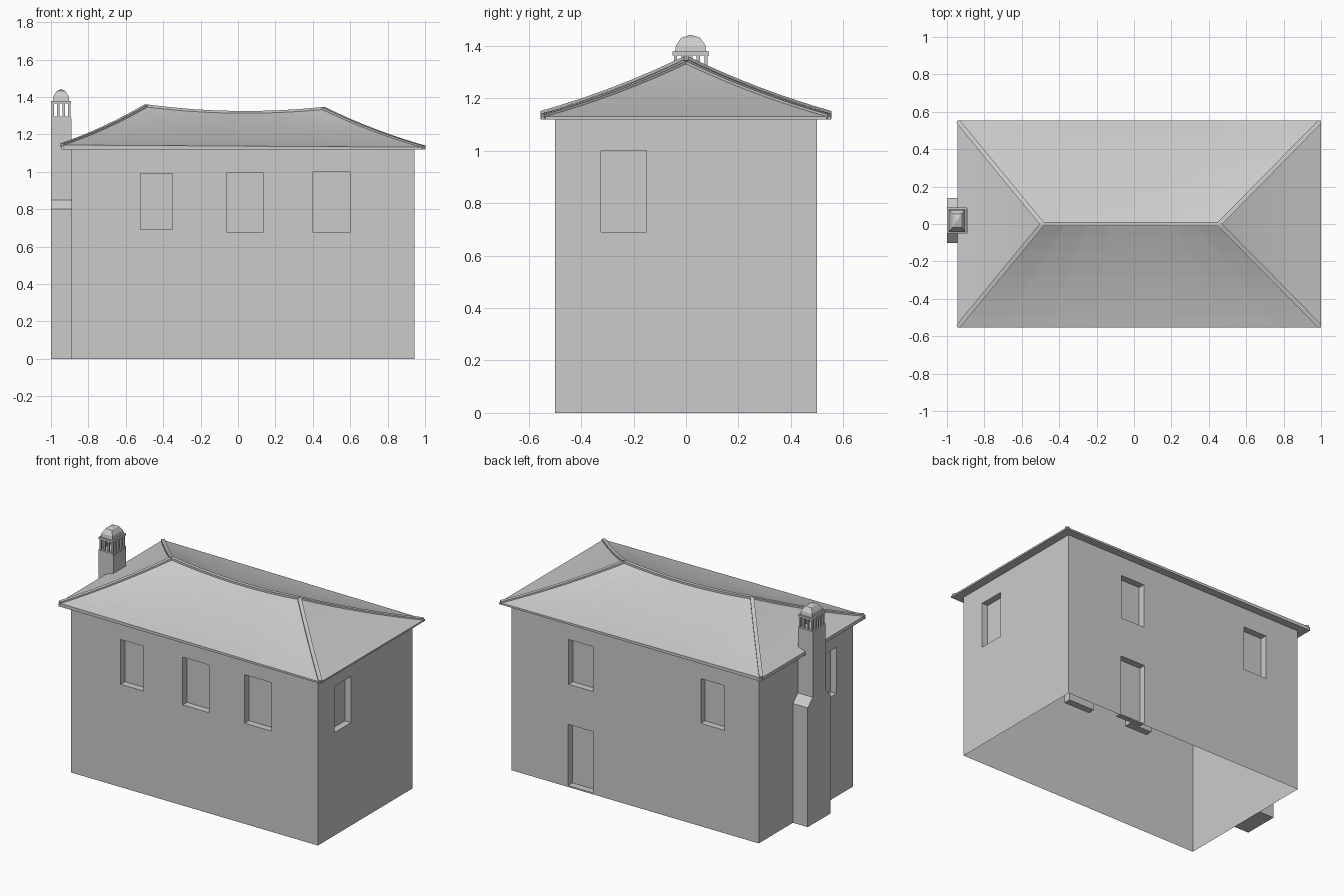
import bpy
import bmesh
from mathutils import Vector

cube = bpy.data.objects.get("Cube")
if cube:
    bpy.data.objects.remove(cube, do_unlink=True)

plaster = bpy.data.materials.new("light_grey")
plaster.use_nodes = True
GREY = (0.6, 0.6, 0.6, 1)
plaster.diffuse_color = GREY
plaster.node_tree.nodes["Principled BSDF"].inputs["Base Color"].default_value = GREY


def finish(name, bm, recalc=True):
    bmesh.ops.remove_doubles(bm, verts=bm.verts, dist=0.0002)
    if recalc:
        bmesh.ops.recalc_face_normals(bm, faces=bm.faces)
    mesh = bpy.data.meshes.new(name)
    bm.to_mesh(mesh)
    bm.free()
    mesh.materials.append(plaster)
    obj = bpy.data.objects.new(name, mesh)
    bpy.context.collection.objects.link(obj)
    return obj


def face(bm, pts):
    return bm.faces.new([bm.verts.new(p) for p in pts])


def loft(bm, rings):
    """Skin a list of equal-length rings and cap both ends."""
    vs = [[bm.verts.new(p) for p in r] for r in rings]
    n = len(vs[0])
    for a, b in zip(vs, vs[1:]):
        for i in range(n):
            j = (i + 1) % n
            bm.faces.new((a[i], a[j], b[j], b[i]))
    bm.faces.new(vs[0][::-1])
    bm.faces.new(vs[-1])


def rect(cx, cy, hx, hy, z):
    return [(cx + sx * hx, cy + sy * hy, z)
            for sx, sy in ((-1, -1), (1, -1), (1, 1), (-1, 1))]


# Walls: an open-bottomed shell with recessed windows and a back door
X0, X1, Y, TOP, DEPTH = -0.89, 0.943, 0.5, 1.125, 0.045


def wall(bm, start, along, length, holes):
    start, along, up = Vector(start), Vector(along), Vector((0, 0, 1))
    inward = up.cross(along) * DEPTH
    us = sorted({0, length, *(u for h in holes for u in h[:2])})
    zs = sorted({0, TOP, *(z for h in holes for z in h[2:])})

    def at(u, z, d=0):
        return start + along * u + up * z + inward * d

    for u0, u1 in zip(us, us[1:]):
        for z0, z1 in zip(zs, zs[1:]):
            um, zm = (u0 + u1) / 2, (z0 + z1) / 2
            if not any(h[0] < um < h[1] and h[2] < zm < h[3] for h in holes):
                face(bm, (at(u0, z0), at(u1, z0), at(u1, z1), at(u0, z1)))
    for u0, u1, z0, z1 in holes:
        corners = [(u0, z0), (u1, z0), (u1, z1), (u0, z1)]
        face(bm, [at(u, z, 1) for u, z in corners])
        for a, b in zip(corners, corners[1:] + corners[:1]):
            face(bm, (at(*a), at(*b), at(*b, 1), at(*a, 1)))


bm = bmesh.new()
width = X1 - X0
front = [(-0.52, -0.35, 0.69, 0.99), (-0.06, 0.135, 0.675, 0.995), (0.4, 0.6, 0.675, 1.0)]
back = [(0.34, 0.52, 0.69, 0.99), (-0.635, -0.46, 0.69, 0.99), (0.335, 0.525, 0.01, 0.42)]
side = (-0.325, -0.15, 0.69, 1.0)
wall(bm, (X0, -Y, 0), (1, 0, 0), width, [(a - X0, b - X0, c, d) for a, b, c, d in front])
wall(bm, (X1, Y, 0), (-1, 0, 0), width, [(X1 - b, X1 - a, c, d) for a, b, c, d in back])
wall(bm, (X1, -Y, 0), (0, 1, 0), 2 * Y, [(side[0] + Y, side[1] + Y, *side[2:])])
wall(bm, (X0, Y, 0), (0, -1, 0), 2 * Y, [(Y - side[1], Y - side[0], *side[2:])])
finish("walls", bm, recalc=False)

# Sagging hipped roof
EL, ER, EY = -0.945, 1.0, 0.553
RL, RR = -0.49, 0.455
Z_EAVE_L, Z_EAVE_R = 1.143, 1.131
N = 8


def mix(a, b, t):
    return a + (b - a) * t


def slope(u, v, s):
    """Point on a long slope: u along the house, v up from the eave."""
    eave = mix(Z_EAVE_L, Z_EAVE_R, u)
    ridge = mix(1.353, 1.339, u) - 0.028 * 4 * u * (1 - u)
    return Vector((mix(mix(EL, ER, u), mix(RL, RR, u), v), s * EY * (1 - v),
                   mix(eave, ridge, v) - 0.014 * 4 * v * (1 - v)))


def patch(bm, f):
    for i in range(N):
        for j in range(N):
            u0, u1, v0, v1 = i / N, (i + 1) / N, j / N, (j + 1) / N
            pts = [f(u0, v0), f(u1, v0), f(u1, v1), f(u0, v1)]
            if (pts[2] - pts[3]).length < 0.0001:
                pts.pop()
            face(bm, pts)


bm = bmesh.new()
for s in (-1, 1):
    patch(bm, lambda u, v: slope(u, v, s))
for end in (0, 1):
    patch(bm, lambda u, v: slope(end, v, -1).lerp(slope(end, v, 1), u))
# Eave boards and soffit
corners = [slope(0, 0, -1), slope(1, 0, -1), slope(1, 0, 1), slope(0, 0, 1)]
low = [Vector((p.x, p.y, 1.12)) for p in corners]
for a in range(4):
    b = (a + 1) % 4
    for k in range(N):
        p, q = k / N, (k + 1) / N
        face(bm, (low[a].lerp(low[b], p), low[a].lerp(low[b], q),
                  corners[a].lerp(corners[b], q), corners[a].lerp(corners[b], p)))
face(bm, low)
finish("roof", bm)


# Ridge and hip cap strips
def strip(name, path):
    bm = bmesh.new()
    run = path[-1] - path[0]
    across = Vector((-run.y, run.x, 0)).normalized() * 0.012
    lift, drop = Vector((0, 0, 0.007)), Vector((0, 0, -0.012))
    loft(bm, [[p - across + drop, p + across + drop, p + across + lift, p - across + lift]
              for p in path])
    finish(name, bm)


steps = [k / N for k in range(N + 1)]
strip("ridge_cap", [slope(t, 1, 1) for t in steps])
for end, x_name in ((0, "right"), (1, "left")):
    for s, y_name in ((-1, "front"), (1, "back")):
        strip(f"hip_cap_{y_name}_{x_name}", [slope(end, t * 0.99 + 0.01, s) for t in steps])

# Chimney stack: wide foot with sloped shoulders up to a narrow shaft
CX, CY, HX, HY = -0.946, 0.018, 0.054, 0.07
half = [(0.12, 0), (0.12, 0.8), (0.066, 0.85), (0.066, 1.285)]
outline = [(CY + y, z) for y, z in half] + [(CY - y, z) for y, z in reversed(half)]
bm = bmesh.new()
loft(bm, [[(x, y, z) for y, z in outline] for x in (CX - HX, -0.889)])
finish("chimney_stack", bm)

# Open lantern of small posts between two plates
for name, z0, z1 in (("chimney_sill", 1.282, 1.294), ("chimney_cap_plate", 1.364, 1.378)):
    bm = bmesh.new()
    loft(bm, [rect(CX, CY, HX, HY, z) for z in (z0, z1)])
    finish(name, bm)
bm = bmesh.new()
for i in range(4):
    for j in range(5):
        if i in (0, 3) or j in (0, 4):
            px = CX + mix(-0.044, 0.044, i / 3)
            py = CY + mix(-0.058, 0.058, j / 4)
            loft(bm, [rect(px, py, 0.006, 0.006, z) for z in (1.29, 1.368)])
finish("chimney_posts", bm)

# Faceted chimney cowl
bm = bmesh.new()
loft(bm, [rect(CX, CY, hx, hy, z) for hx, hy, z in
          ((0.044, 0.06, 1.376), (0.041, 0.056, 1.402), (0.024, 0.036, 1.431), (0.003, 0.004, 1.441))])
finish("chimney_cowl", bm)
